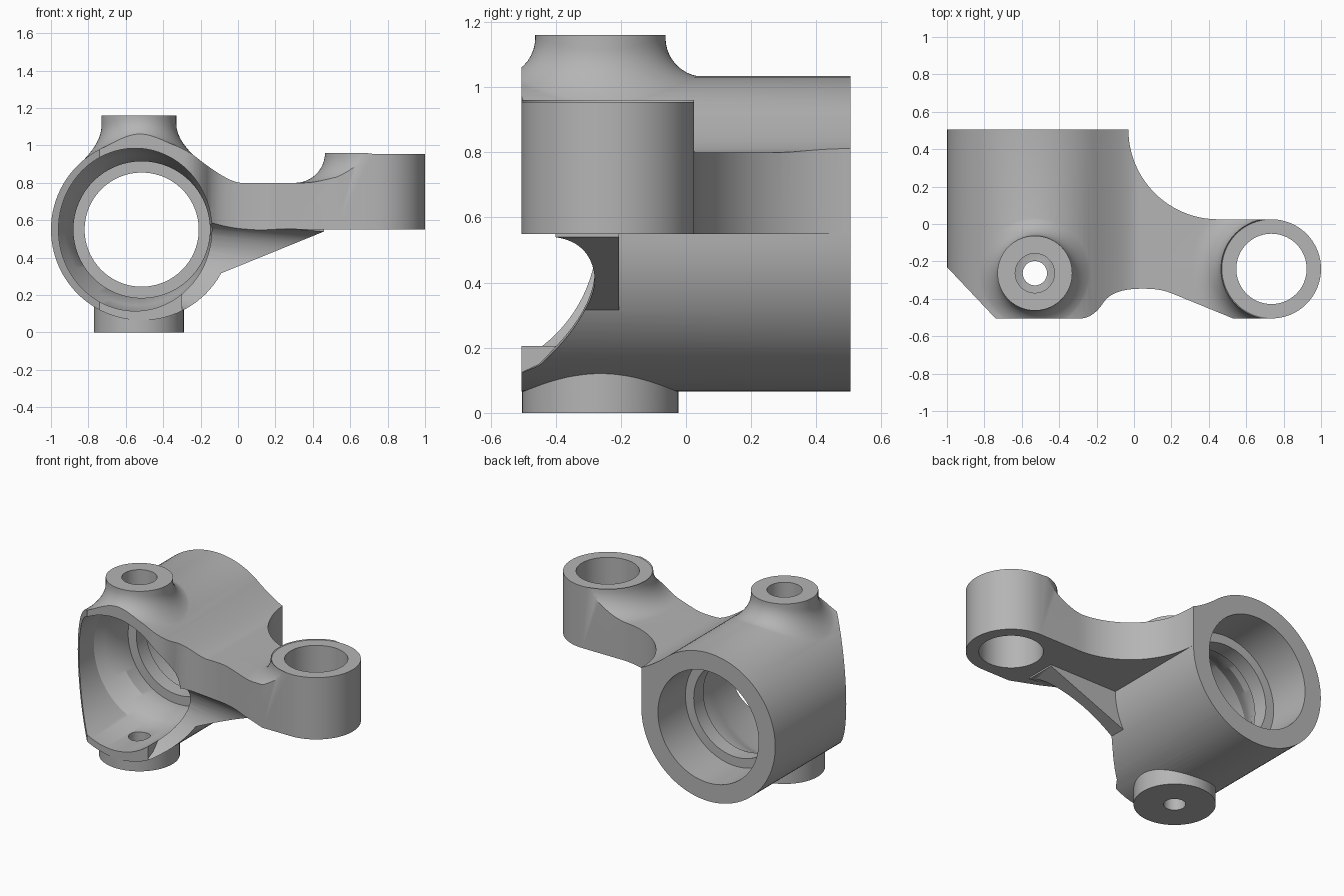
import bpy, bmesh
from math import sin, cos, pi, sqrt

cube = bpy.data.objects.get("Cube")
if cube:
    bpy.data.objects.remove(cube)

SEG = 96
BX, BZ, BR = -0.515, 0.55, 0.485      # barrel axis and radius
PX, PY = -0.53, -0.263                # pivot bosses
EX, EY, ER = 0.735, -0.24, 0.265      # eye at the end of the arm


def loft(name, rings):
    """Solid skinned through matching rings of points, capped at both ends."""
    bm = bmesh.new()
    rows = [[bm.verts.new(p) for p in ring] for ring in rings]
    n = len(rows[0])
    for a, b in zip(rows, rows[1:]):
        for i in range(n):
            j = (i + 1) % n
            bm.faces.new((a[i], a[j], b[j], b[i]))
    bm.faces.new(rows[0])
    bm.faces.new(rows[-1])
    bmesh.ops.recalc_face_normals(bm, faces=bm.faces)
    me = bpy.data.meshes.new(name)
    bm.to_mesh(me)
    bm.free()
    ob = bpy.data.objects.new(name, me)
    bpy.context.collection.objects.link(ob)
    return ob


def turn(i):
    return 2 * pi * i / SEG


def lathe_z(name, x, y, profile):
    return loft(name, [[(x + r * cos(turn(i)), y + r * sin(turn(i)), z)
                        for i in range(SEG)] for r, z in profile])


def tube_y(name, sections):
    """Sections of (y, centre x, x radius, z radius) along the barrel axis."""
    return loft(name, [[(cx + rx * cos(turn(i)), y, BZ + rz * sin(turn(i)))
                        for i in range(SEG)] for y, cx, rx, rz in sections])


def arc(cx, cy, r, a, b, n=24):
    return [(cx + r * cos(a + (b - a) * i / n), cy + r * sin(a + (b - a) * i / n))
            for i in range(n + 1)]


def bezier(p, q, r, n=14):
    return [tuple((1 - t) ** 2 * a + 2 * t * (1 - t) * b + t * t * c
                  for a, b, c in zip(p, q, r)) for t in [i / n for i in range(n + 1)]]


def combine(body, tool, operation):
    mod = body.modifiers.new(operation, "BOOLEAN")
    mod.operation = operation
    mod.solver = "EXACT"
    mod.object = tool
    bpy.context.view_layer.objects.active = body
    bpy.ops.object.modifier_apply(modifier=mod.name)
    bpy.data.objects.remove(tool)


# Barrel
body = tube_y("steering_knuckle", [(-0.6, BX, BR, BR), (0.505, BX, BR, BR)])

# Upper boss with a fillet draped over the barrel
FR = 0.12


def draped(r, h):
    ring = []
    for i in range(SEG):
        x = PX + r * cos(turn(i))
        ring.append((x, PY + r * sin(turn(i)), BZ + sqrt(BR ** 2 - (x - BX) ** 2) + h))
    return ring


def level(r, z):
    return [(PX + r * cos(turn(i)), PY + r * sin(turn(i)), z) for i in range(SEG)]


steps = [pi / 2 * k / 10 for k in range(11)]
rings = [level(0.2, 1.16)]
rings += [draped(0.2 + FR * (1 - cos(t)), FR * (1 - sin(t)) - 0.003) for t in steps]
rings.append(level(0.2 + FR, 0.7))
upper_boss = loft("upper_boss", rings)

# Lower boss
lower_boss = lathe_z("lower_boss", PX, PY, [(0.24, 0), (0.24, 0.3)])

# Arm: side profile blending down from the barrel
side = bezier((-0.22, 0.934), (-0.05, 0.8), (0.02, 0.8))
side += [(0.74, 0.8), (0.74, 0.55), (-0.3, 0.55), (-0.3, 0.85)]
arm = loft("arm", [[(x, y, z) for x, z in side] for y in (-0.6, 0.6)])

# Eye with its foot fillet
foot = [(0.43, 0.55)] + arc(0.43, 0.96, 0.16, -pi / 2, -pi, 12)
foot += [(ER, 0.955)]
eye = lathe_z("eye", EX, EY, foot)

# Rib under the arm
rib_side = [(-0.2, 0.272), (0.46, 0.54), (0.46, 0.6), (-0.2, 0.6)]
rib = loft("rib", [[(x, y, z) for x, z in rib_side] for y in (-0.4, -0.205)])

for part in (upper_boss, lower_boss, arm, eye, rib):
    combine(body, part, "UNION")

# Trim everything to the plan outline
plan = [(-1.05, 0.505), (-1.05, -0.177), (-0.74, -0.505)]
plan += bezier((-0.28, -0.505), (-0.22, -0.5), (-0.17, -0.43), 8)
plan += bezier((-0.16, -0.415), (-0.11, -0.348), (0.03, -0.346), 8)
plan += bezier((0.06, -0.346), (0.14, -0.346), (0.2, -0.37), 6)
plan += [(0.53, -0.505)]
plan += arc(EX, EY, ER, -pi / 2, pi / 2, 48)
plan += arc(0.45, 0.505, 0.48, -pi / 2, -pi)
outline = loft("outline", [[(x, y, z) for x, y in plan] for z in (-0.1, 1.3)])
combine(body, outline, "INTERSECT")

# Hollow below the front of the arm, fading out towards the eye
scoop = bezier((-0.4, 0.6), (-0.29, 0.58), (-0.28, 0.45), 10)
scoop += bezier((-0.282, 0.42), (-0.3, 0.3), (-0.45, 0.15), 10)
scoop += [(-0.6, 0.08), (-0.6, 0.61)]
hollow = loft("hollow", [[(x, y, z - drop) for y, z in scoop]
                         for x, drop in ((-0.3, 0), (0.58, 0.07))])
combine(body, hollow, "DIFFERENCE")

# Stepped main bore, flared at the front
bore = tube_y("bore", [
    (-0.7, -0.55, 0.41, 0.435), (-0.12, -0.55, 0.41, 0.435),
    (-0.06, -0.535, 0.39, 0.405), (0.02, BX, 0.365, 0.365),
    (0.12, BX, 0.365, 0.365), (0.12, BX, 0.305, 0.305),
    (0.22, BX, 0.305, 0.305), (0.22, BX, 0.365, 0.365), (0.7, BX, 0.365, 0.365)])
combine(body, bore, "DIFFERENCE")

# Pivot and eye holes
for x, y, r, low, high in ((PX, PY, 0.105, 0.6, 1.3), (PX, PY, 0.065, -0.1, 0.5),
                           (EX, EY, 0.188, 0.4, 1.1)):
    combine(body, lathe_z("hole", x, y, [(r, low), (r, high)]), "DIFFERENCE")

# Bare metal colour
metal = bpy.data.materials.new("grey_metal")
metal.use_nodes = True
colour = (0.46, 0.46, 0.46, 1)
metal.diffuse_color = colour
metal.node_tree.nodes["Principled BSDF"].inputs["Base Color"].default_value = colour
body.data.materials.clear()
body.data.materials.append(metal)
for poly in body.data.polygons:
    poly.material_index = 0

bpy.ops.object.select_all(action="DESELECT")
body.select_set(True)
bpy.context.view_layer.objects.active = body
bpy.ops.object.shade_smooth_by_angle(angle=pi / 6)
